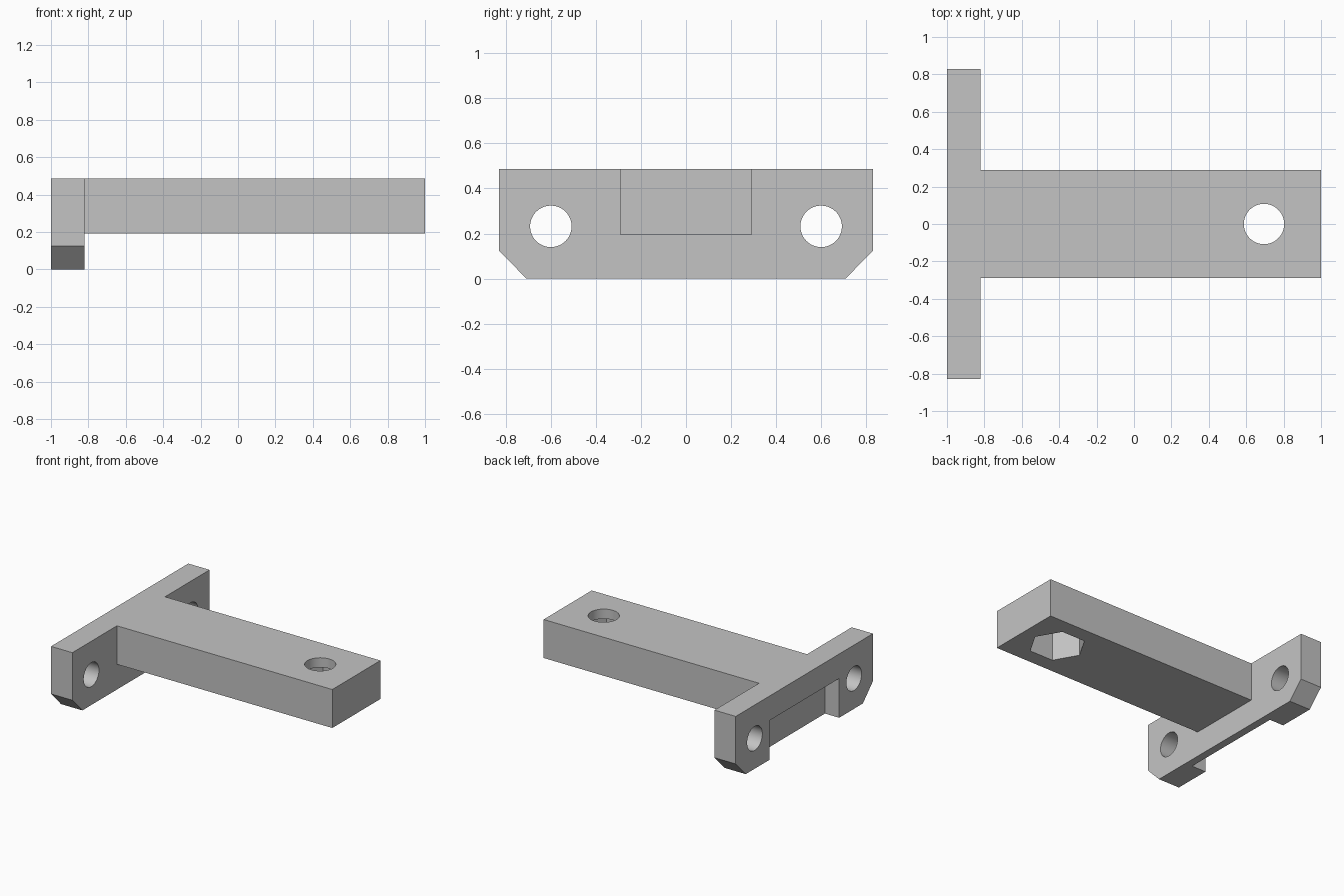
import bpy
import bmesh
import math
from mathutils import Matrix, Vector

cube = bpy.data.objects.get("Cube")
if cube:
    bpy.data.objects.remove(cube, do_unlink=True)

grey = bpy.data.materials.new("plain grey")
grey.use_nodes = True
colour = (0.55, 0.55, 0.55, 1.0)
grey.diffuse_color = colour
grey.node_tree.nodes["Principled BSDF"].inputs["Base Color"].default_value = colour

HEIGHT, BEAM_BOTTOM = 0.487, 0.193
HALF_WIDTH, BEAM_HALF = 0.828, 0.29
BAR_FRONT = -0.82


def to_object(name, bm):
    bmesh.ops.recalc_face_normals(bm, faces=bm.faces)
    mesh = bpy.data.meshes.new(name)
    bm.to_mesh(mesh)
    bm.free()
    mesh.materials.append(grey)
    obj = bpy.data.objects.new(name, mesh)
    bpy.context.collection.objects.link(obj)
    return obj


def prism(name, outline, extrusion):
    bm = bmesh.new()
    face = bm.faces.new([bm.verts.new(p) for p in outline])
    new = bmesh.ops.extrude_face_region(bm, geom=[face])["geom"]
    verts = [v for v in new if isinstance(v, bmesh.types.BMVert)]
    bmesh.ops.translate(bm, verts=verts, vec=extrusion)
    return to_object(name, bm)


def box(name, low, high):
    low, high = Vector(low), Vector(high)
    bm = bmesh.new()
    bmesh.ops.create_cube(bm, size=1, matrix=Matrix.Translation((low + high) / 2)
                          @ Matrix.Diagonal((*(high - low), 1)))
    return to_object(name, bm)


def cylinder(name, centre, radius, depth, sides, along_x=False):
    turn = Matrix.Rotation(math.pi / 2 if along_x else 0, 4, "Y")
    # Rotated so that one corner points along +x
    ring = [turn @ Vector((radius * math.cos(a), radius * math.sin(a), -depth / 2))
            + Vector(centre) for a in (math.tau * i / sides for i in range(sides))]
    return prism(name, ring, turn @ Vector((0, 0, depth)))


def combine(target, other, operation):
    mod = target.modifiers.new(operation.lower(), "BOOLEAN")
    mod.operation, mod.solver, mod.object = operation, "EXACT", other
    bpy.context.view_layer.objects.active = target
    bpy.ops.object.modifier_apply(modifier=mod.name)
    bpy.data.objects.remove(other, do_unlink=True)


# Crossbar with chamfered lower corners
half = [(0.707, 0), (HALF_WIDTH, 0.124), (HALF_WIDTH, HEIGHT)]
profile = half + [(-y, z) for y, z in reversed(half)]
bracket = prism("mounting_bracket", [(-1, y, z) for y, z in profile],
                (BAR_FRONT + 1, 0, 0))

# Recess in the back of the crossbar, open at the bottom
combine(bracket, box("recess", (-1.1, -0.42, -0.1), (-0.88, 0.42, 0.30)), "DIFFERENCE")

# Long beam
beam = box("beam", (-0.85, -BEAM_HALF, BEAM_BOTTOM), (1, BEAM_HALF, HEIGHT))
combine(bracket, beam, "UNION")

# Screw holes through the crossbar
for side in (-1, 1):
    hole = cylinder("side_hole", (-0.91, side * 0.599, 0.232), 0.092, 0.4, 48, True)
    combine(bracket, hole, "DIFFERENCE")

# Bolt hole through the beam with a hexagonal nut pocket below
combine(bracket, cylinder("bolt_hole", (0.695, 0, 0.34), 0.108, 0.6, 48), "DIFFERENCE")
combine(bracket, cylinder("nut_pocket", (0.695, 0, BEAM_BOTTOM), 0.2, 0.44, 6), "DIFFERENCE")

# Round holes smooth, all other edges sharp
bpy.ops.object.select_all(action="DESELECT")
bracket.select_set(True)
bpy.context.view_layer.objects.active = bracket
bpy.ops.object.shade_smooth_by_angle(angle=math.radians(30))
